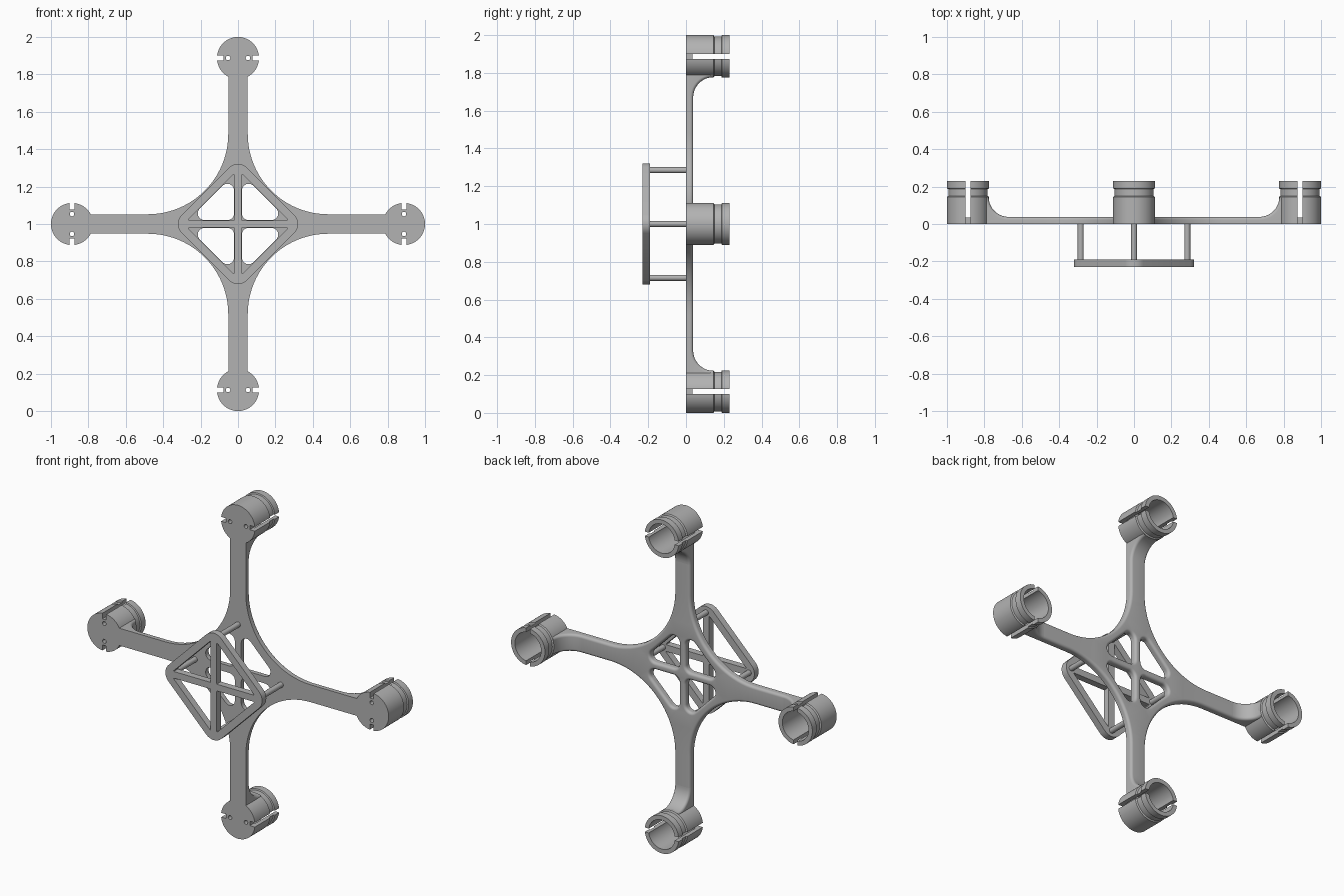
import bpy, bmesh
from math import pi, sin, cos, tan, atan2, sqrt, radians
from mathutils import Vector, Matrix

cube = bpy.data.objects.get("Cube")
if cube:
    bpy.data.objects.remove(cube, do_unlink=True)

grey = bpy.data.materials.new("plain_grey")
grey.use_nodes = True
grey.diffuse_color = (0.45, 0.45, 0.45, 1)
grey.node_tree.nodes["Principled BSDF"].inputs["Base Color"].default_value = grey.diffuse_color

CUP_AT, CUP_R, HALF_ARM, THICK = 0.8875, 0.1125, 0.052, 0.038
RIM_Y, GROOVE_Y = 0.23, 0.145


def add_object(name, mesh, turn=0, smooth=True):
    """Place a mesh at the hub, turned about the depth axis."""
    ob = bpy.data.objects.new(name, mesh)
    bpy.context.collection.objects.link(ob)
    ob.location.z = 1
    ob.rotation_euler.y = turn
    if not mesh.materials:
        mesh.materials.append(grey)
    if smooth:
        bpy.ops.object.select_all(action='DESELECT')
        ob.select_set(True)
        bpy.context.view_layer.objects.active = ob
        bpy.ops.object.shade_smooth_by_angle(angle=radians(30))
    return ob


def to_mesh(bm, name):
    bmesh.ops.recalc_face_normals(bm, faces=bm.faces)
    mesh = bpy.data.meshes.new(name)
    bm.to_mesh(mesh)
    bm.free()
    return mesh


def bridge(bm, a, b, closed=True):
    for i in range(len(a) if closed else len(a) - 1):
        j = (i + 1) % len(a)
        bm.faces.new((a[i], a[j], b[j], b[i]))


def rounded(corners, r, steps=8):
    """Polygon with every corner replaced by a tangent arc."""
    out = []
    pts = [Vector(c) for c in corners]
    for i, p in enumerate(pts):
        u = (pts[i - 1] - p).normalized()
        v = (pts[(i + 1) % len(pts)] - p).normalized()
        half = u.angle(v) / 2
        centre = p + (u + v).normalized() * r / sin(half)
        s, e = p + u * r / tan(half) - centre, p + v * r / tan(half) - centre
        a = atan2(s.y, s.x)
        sweep = (atan2(e.y, e.x) - a + pi) % (2 * pi) - pi
        out += [centre + Vector((cos(a + sweep * k / steps), sin(a + sweep * k / steps))) * r
                for k in range(steps + 1)]
    return out


def windows(lo, diag, r, grow):
    """Four triangular openings between the ribs."""
    a, d = lo - grow, diag + grow * sqrt(2)
    tri = rounded([(a, a), (d - a, a), (a, d - a)], r + grow)
    return [[Matrix.Rotation(k * pi / 2, 2) @ p for p in tri] for k in range(4)]


def plate(name, loops_at, layers):
    """Stack matching outlines through (depth, inset) layers and cap both ends."""
    bm = bmesh.new()
    stack = [[[bm.verts.new((p.x, y, p.y)) for p in loop] for loop in loops_at(inset)]
             for y, inset in layers]
    for low, high in zip(stack, stack[1:]):
        for a, b in zip(low, high):
            bridge(bm, a, b)
    for loops in (stack[0], stack[-1]):
        edges = [bm.edges.get((l[i - 1], l[i])) for l in loops for i in range(len(l))]
        bmesh.ops.triangle_fill(bm, edges=edges, use_beauty=True, normal=(0, 1, 0))
    return add_object(name, to_mesh(bm, name))


# Cross frame: four arms blended by large arcs, rounded on the back
def frame_loops(inset):
    c, h, end = 0.482, HALF_ARM - inset, 0.795
    outer = []
    for k in range(4):
        r = c - h
        part = [Vector((end, -h)), Vector((end, h))]
        for i in range(25):
            a = 1.5 * pi - i / 24 * pi / 2
            part.append(Vector((c + r * cos(a), c + r * sin(a))))
        outer += [Matrix.Rotation(k * pi / 2, 2) @ p for p in part]
    return [outer] + windows(0.021, 0.287, 0.036, inset)


ROUND = 0.016
edge_arc = [i / 6 * pi / 2 for i in range(7)]
plate("cross_frame", frame_loops, [(0, 0)] + [
    (THICK - ROUND + ROUND * sin(a), ROUND * (1 - cos(a))) for a in edge_arc])

# Front diamond guard with cross ribs
plate("diamond_guard",
      lambda inset: [rounded([(0.35, 0), (0, 0.35), (-0.35, 0), (0, -0.35)], 0.07)]
      + windows(0.02, 0.29, 0.003, 0),
      [(-RIM_Y, 0), (-0.19, 0)])


# Motor cup: lathed, then slotted at both sides and drilled through the floor
def cup_mesh():
    profile = [(0, 0), (CUP_R, 0), (CUP_R, GROOVE_Y), (0.105, 0.15), (0.105, 0.187),
               (CUP_R, 0.19), (CUP_R, RIM_Y), (0.087, RIM_Y), (0.087, 0.035), (0, 0.035)]
    bm = bmesh.new()
    vs = [bm.verts.new((CUP_AT + r, y, 0)) for r, y in profile]
    es = [bm.edges.new(pair) for pair in zip(vs, vs[1:])]
    bmesh.ops.spin(bm, geom=vs + es, cent=(CUP_AT, 0, 0), axis=(0, 1, 0),
                   angle=2 * pi, steps=64)
    bmesh.ops.remove_doubles(bm, verts=bm.verts, dist=1e-5)
    cup = add_object("cup_blank", to_mesh(bm, "motor_cup"), smooth=False)

    bm = bmesh.new()
    for side in (-1, 1):
        bmesh.ops.create_cube(bm, size=1, matrix=Matrix.Translation((CUP_AT, 0.1, side * 0.108))
                              @ Matrix.Diagonal((0.026, 0.4, 0.06, 1)))
        bmesh.ops.create_cone(bm, cap_ends=True, segments=20, radius1=0.012, radius2=0.012,
                              depth=0.1, matrix=Matrix.Translation((CUP_AT, 0.02, side * 0.053))
                              @ Matrix.Rotation(pi / 2, 4, 'X'))
    cutter = add_object("cup_cutter", to_mesh(bm, "cup_cutter"), smooth=False)
    cutter.hide_render = True
    cut = cup.modifiers.new("cut", 'BOOLEAN')
    cut.operation, cut.solver, cut.object = 'DIFFERENCE', 'EXACT', cutter
    bpy.context.view_layer.update()
    mesh = bpy.data.meshes.new_from_object(cup.evaluated_get(bpy.context.evaluated_depsgraph_get()))
    for ob in (cup, cutter):
        bpy.data.objects.remove(ob, do_unlink=True)
    return mesh


# Gusset: curved sweep from the arm up to the cup wall
def gusset_mesh():
    s0, r0 = 0.67, GROOVE_Y - THICK
    half = [(HALF_ARM - ROUND * (1 - cos(a)), ROUND * (1 - sin(a))) for a in edge_arc]
    section = half + [(-w, d) for w, d in reversed(half)]
    bm = bmesh.new()
    rings = []
    for i in range(17):
        a = i / 16 * pi / 2
        pts = [(s0 + (r0 + d) * sin(a), GROOVE_Y - (r0 + d) * cos(a), w) for w, d in section]
        pts += [(pts[-1][0], 0.005, -HALF_ARM), (pts[0][0], 0.005, HALF_ARM)]
        rings.append([bm.verts.new(p) for p in pts])
    for a, b in zip(rings, rings[1:]):
        bridge(bm, a, b)
    bm.faces.new(rings[0])
    bm.faces.new(rings[-1])
    return to_mesh(bm, "gusset")


# Standoff post between guard and frame
def post_mesh():
    bm = bmesh.new()
    bmesh.ops.create_cone(bm, cap_ends=True, segments=24, radius1=0.016, radius2=0.016, depth=0.21,
                          matrix=Matrix.Translation((0.285, -0.095, 0)) @ Matrix.Rotation(pi / 2, 4, 'X'))
    return to_mesh(bm, "post")


cup, gusset, post = cup_mesh(), gusset_mesh(), post_mesh()
for k, side in enumerate(("left", "bottom", "right", "top")):
    for part, mesh in (("motor_cup", cup), ("arm_gusset", gusset), ("standoff_post", post)):
        add_object(f"{side}_{part}", mesh, k * pi / 2)
